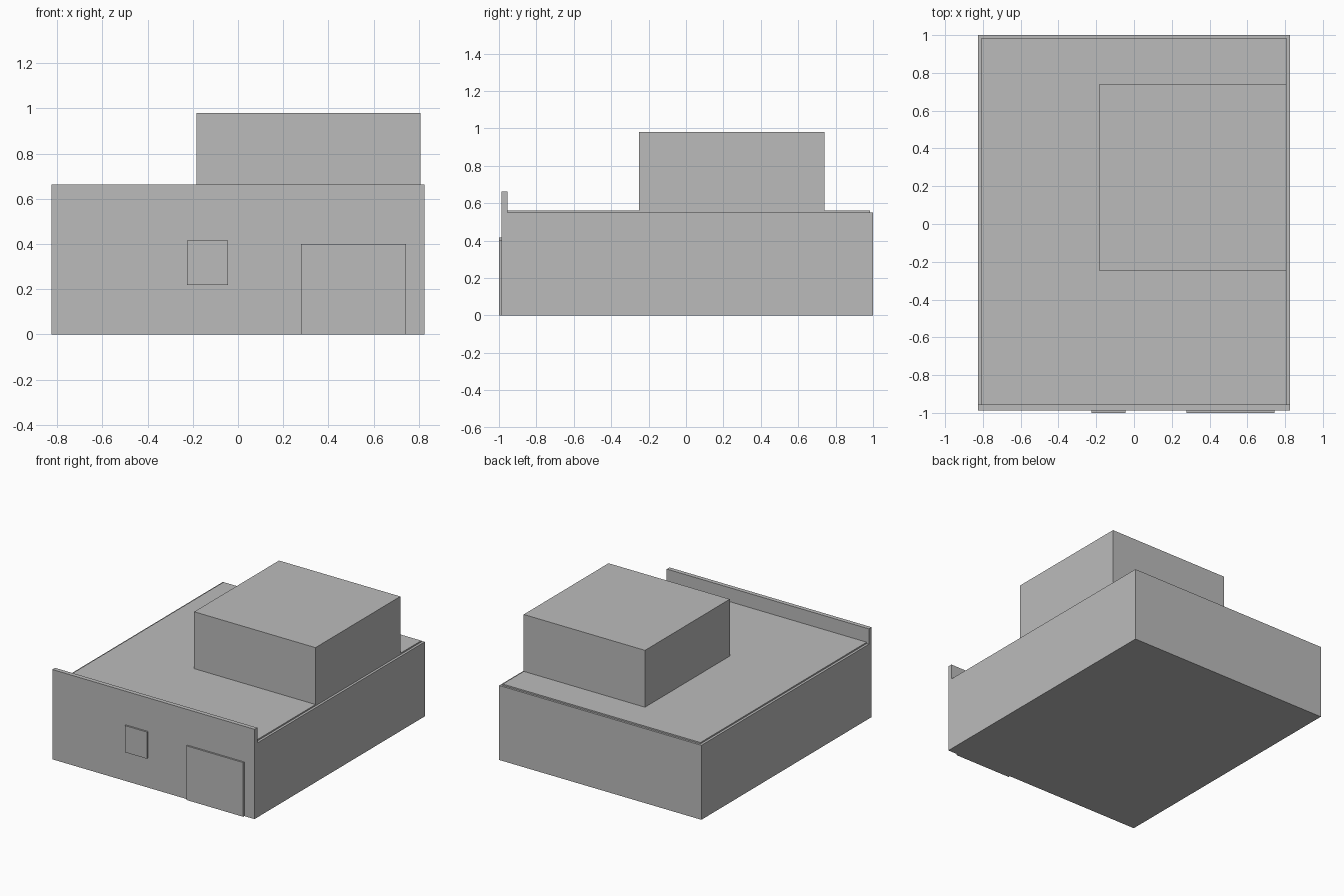
import bpy
import bmesh

cube = bpy.data.objects.get("Cube")
if cube:
    bpy.data.objects.remove(cube, do_unlink=True)

# One plain grey for every part
GREY = (0.5, 0.5, 0.5, 1.0)
grey = bpy.data.materials.new("plain grey")
grey.use_nodes = True
grey.diffuse_color = GREY
grey.node_tree.nodes["Principled BSDF"].inputs["Base Color"].default_value = GREY


def extrude_profile(name, profile, x0, x1):
    """Extrude a closed (y, z) outline from x0 to x1."""
    bm = bmesh.new()
    face = bm.faces.new([bm.verts.new((x0, y, z)) for y, z in profile])
    result = bmesh.ops.extrude_face_region(bm, geom=[face])
    moved = [v for v in result["geom"] if isinstance(v, bmesh.types.BMVert)]
    bmesh.ops.translate(bm, verts=moved, vec=(x1 - x0, 0, 0))
    bmesh.ops.recalc_face_normals(bm, faces=bm.faces)
    mesh = bpy.data.meshes.new(name)
    bm.to_mesh(mesh)
    bm.free()
    mesh.materials.append(grey)
    obj = bpy.data.objects.new(name, mesh)
    bpy.context.collection.objects.link(obj)
    return obj


def box(name, x, y, z):
    outline = [(y[0], z[0]), (y[1], z[0]), (y[1], z[1]), (y[0], z[1])]
    return extrude_profile(name, outline, *x)


FRONT, BACK = -0.987, 1.0
WALL_TOP, ROOF_TOP, PARAPET_TOP = 0.55, 0.56, 0.663
PARAPET_BACK = -0.955

# Ground floor with the raised front parapet in one profile
extrude_profile("main_building", [
    (FRONT, 0), (BACK, 0), (BACK, WALL_TOP), (PARAPET_BACK, WALL_TOP),
    (PARAPET_BACK, PARAPET_TOP), (FRONT, PARAPET_TOP)], -0.826, 0.826)

# Thin roof covering, set in from the wall edges
box("roof_slab", (-0.808, 0.808), (PARAPET_BACK, 0.985), (WALL_TOP, ROOF_TOP))

# Upper storey on the left rear of the roof
box("upper_storey", (-0.183, 0.808), (-0.25, 0.74), (ROOF_TOP, 0.98))

# Raised panels on the front wall
box("window", (-0.225, -0.045), (-1.0, FRONT), (0.218, 0.415))
box("garage_door", (0.279, 0.743), (-1.0, FRONT), (0, 0.4))
